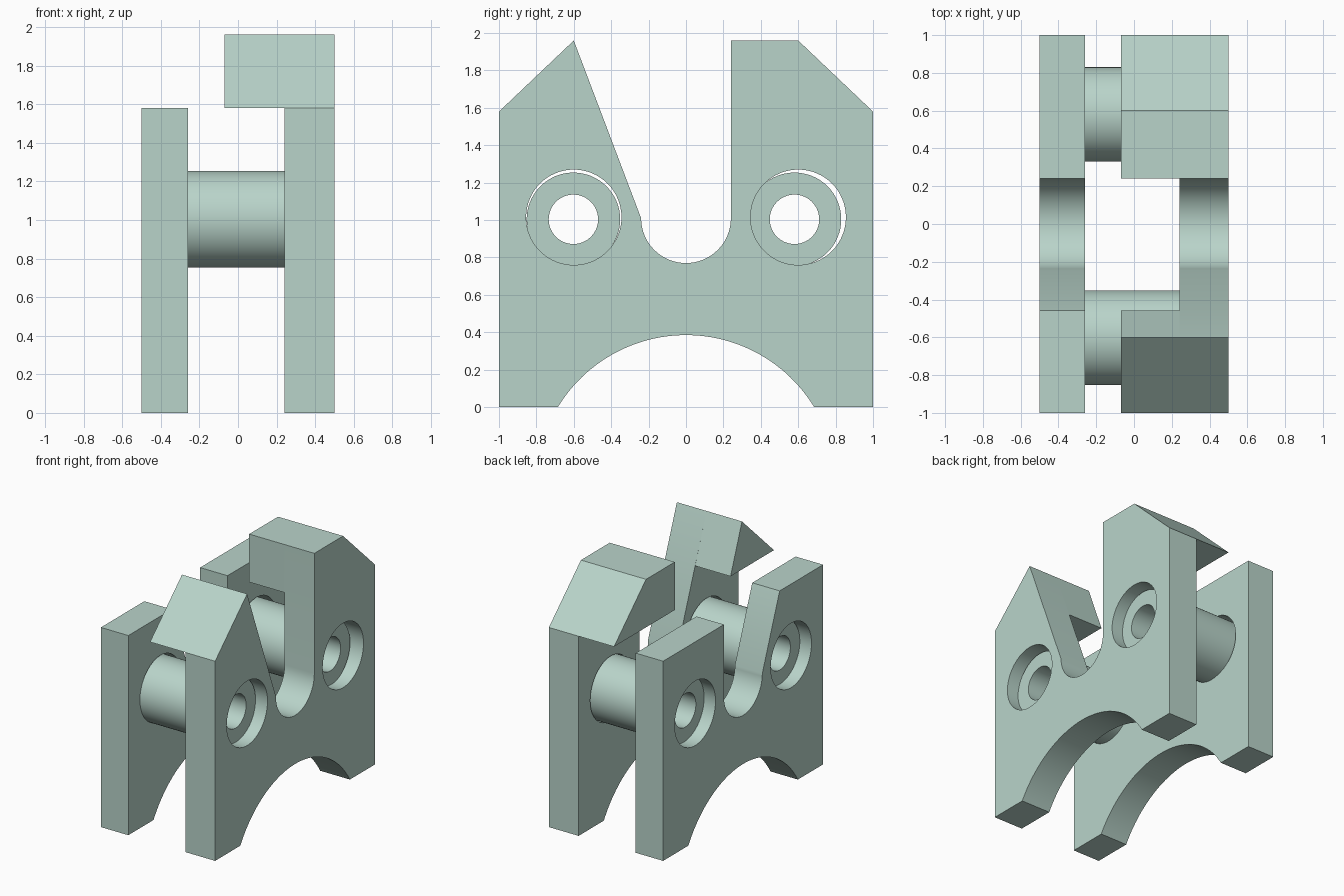
import bpy, bmesh
from math import sin, cos, pi, asin, radians

cube = bpy.data.objects.get("Cube")
if cube:
    bpy.data.objects.remove(cube, do_unlink=True)

mint = bpy.data.materials.new("pale_mint")
mint.use_nodes = True
color = (0.485, 0.658, 0.591, 1)
mint.diffuse_color = color
mint.node_tree.nodes["Principled BSDF"].inputs["Base Color"].default_value = color


def arc(cy, cz, r, start, end, steps):
    """Points on an arc in the side plane, angles in radians."""
    return [(cy + r * cos(start + (end - start) * i / steps),
             cz + r * sin(start + (end - start) * i / steps)) for i in range(steps + 1)]


def circle(cy, cz, r):
    return arc(cy, cz, r, 0, 2 * pi, 64)[:-1]


def side_part(name, x0, x1, outline, holes=()):
    """Extrude a side outline (y, z), with holes, from x0 to x1."""
    curve = bpy.data.curves.new(name, 'CURVE')
    curve.dimensions = '2D'
    curve.fill_mode = 'BOTH'
    curve.extrude = (x1 - x0) / 2
    for loop in [outline, *holes]:
        spline = curve.splines.new('POLY')
        spline.points.add(len(loop) - 1)
        for point, (y, z) in zip(spline.points, loop):
            point.co = (y, z, 0, 1)
        spline.use_cyclic_u = True
    obj = bpy.data.objects.new(name, curve)
    bpy.context.collection.objects.link(obj)
    obj.rotation_euler = (radians(90), 0, radians(90))
    obj.location.x = (x0 + x1) / 2
    bpy.ops.object.select_all(action='DESELECT')
    obj.select_set(True)
    bpy.context.view_layer.objects.active = obj
    bpy.ops.object.convert(target='MESH')
    obj = bpy.context.object
    obj.name = name
    bm = bmesh.new()
    bm.from_mesh(obj.data)
    bmesh.ops.remove_doubles(bm, verts=bm.verts, dist=0.0002)
    bmesh.ops.recalc_face_normals(bm, faces=bm.faces)
    bm.to_mesh(obj.data)
    bm.free()
    obj.data.materials.clear()
    obj.data.materials.append(mint)
    bpy.ops.object.shade_smooth_by_angle(angle=radians(30))
    return obj


# Shared lower outline: arched foot cutout and rounded slot
SHOULDER, PEAK, SLOT = 1.58, 1.96, 0.24
SLOPE = -0.457  # where the sloped slot wall meets shoulder height
arch_r = 0.802
half = asin(0.685 / arch_r)
arch = arc(0, 0.385 - arch_r, arch_r, pi / 2 + half, pi / 2 - half, 48)
slot = arc(0, 1.01, SLOT, 0, -pi, 32)
base = [(-1, 0)] + arch + [(1, 0)]
bores = [circle(y, 1.015, 0.255) for y in (-0.6, 0.6)]

# Side plates
low_top = [(1, SHOULDER), (SLOT, SHOULDER)] + slot + [(SLOPE, SHOULDER), (-1, SHOULDER)]
tall_top = ([(1, SHOULDER), (0.6, PEAK), (SLOT, PEAK)] + slot
            + [(-0.6, PEAK), (-1, SHOULDER)])
side_part("low_plate", -0.5, -0.26, base + low_top, bores)
side_part("tall_plate", 0.24, 0.5, base + tall_top, bores)

# Overhanging jaws on the tall plate
side_part("front_jaw", -0.07, 0.24, [(-1, SHOULDER), (SLOPE, SHOULDER), (-0.6, PEAK)])
side_part("rear_jaw", -0.07, 0.24,
          [(SLOT, SHOULDER), (1, SHOULDER), (0.6, PEAK), (SLOT, PEAK)])

# Hollow spacers seated in the plate bores
for name, y in (("front_spacer", -0.602), ("rear_spacer", 0.58)):
    side_part(name, -0.4, 0.4, circle(y, 1.004, 0.25), [circle(y, 1.004, 0.132)])
